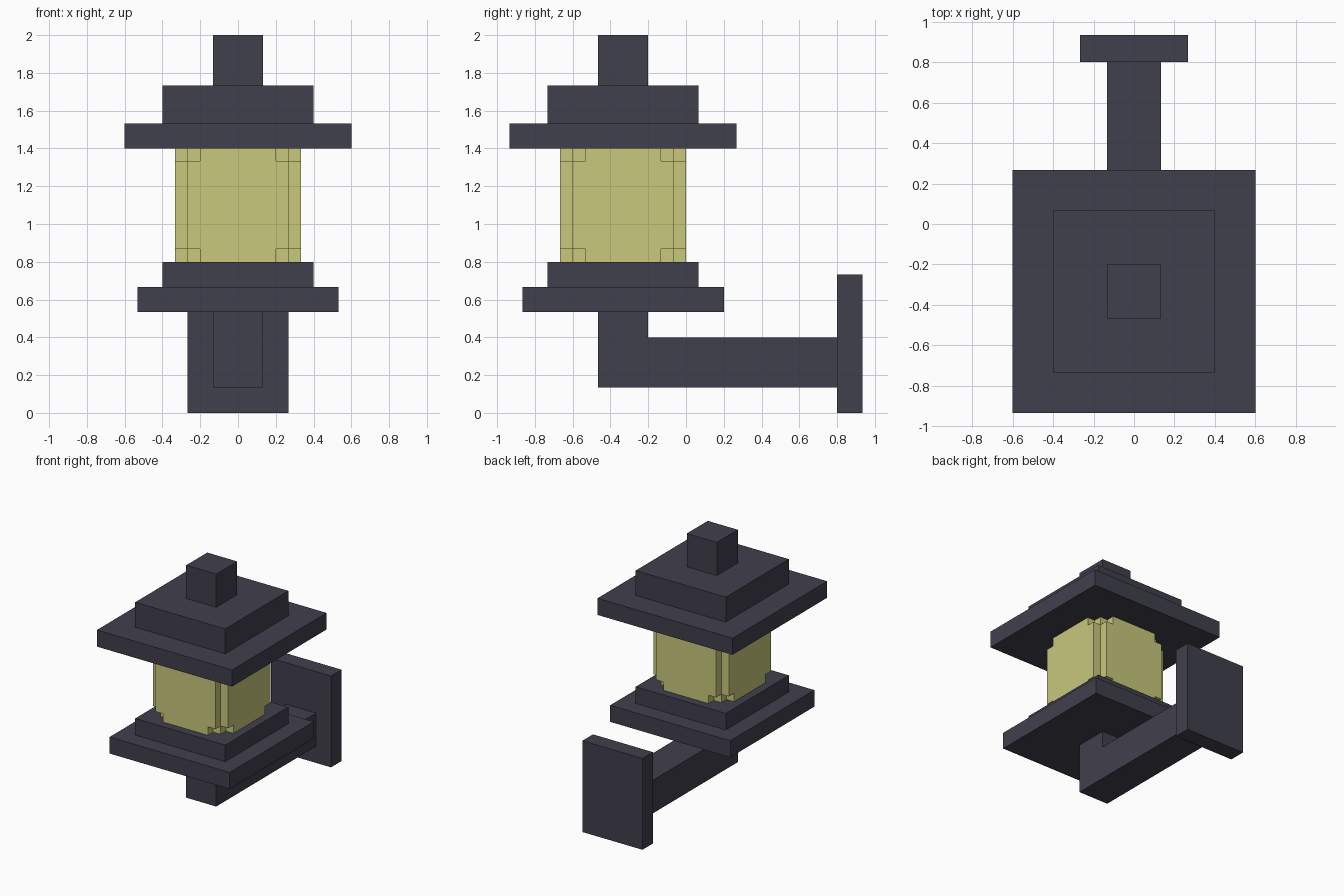
import bpy
import bmesh
import math
from mathutils import Matrix, Vector

if "Cube" in bpy.data.objects:
    bpy.data.objects.remove(bpy.data.objects["Cube"])

U = 1 / 15                      # modelling grid step
CY = -5                         # lantern axis, in grid steps along y


def material(name, color):
    m = bpy.data.materials.new(name)
    m.diffuse_color = (*color, 1)
    m.use_nodes = True
    m.node_tree.nodes["Principled BSDF"].inputs["Base Color"].default_value = m.diffuse_color
    return m


metal = material("dark_metal", (0.051, 0.050, 0.074))
glass = material("yellow_glass", (0.578, 0.578, 0.205))


def finish(name, bm, mat):
    bmesh.ops.recalc_face_normals(bm, faces=bm.faces)
    mesh = bpy.data.meshes.new(name)
    bm.to_mesh(mesh)
    bm.free()
    mesh.materials.append(mat)
    ob = bpy.data.objects.new(name, mesh)
    bpy.context.collection.objects.link(ob)
    return ob


def box(name, lo, hi, mat):
    """Box between two corners given in grid steps."""
    lo, hi = Vector(lo) * U, Vector(hi) * U
    bm = bmesh.new()
    bmesh.ops.create_cube(bm, size=1)
    bmesh.ops.scale(bm, vec=hi - lo, verts=bm.verts)
    bmesh.ops.translate(bm, vec=(lo + hi) / 2, verts=bm.verts)
    return finish(name, bm, mat)


def extrude(name, points, direction, mat, matrix=Matrix()):
    """Flat profile in grid steps, extruded along a direction."""
    bm = bmesh.new()
    face = bm.faces.new([bm.verts.new(Vector(p) * U) for p in points])
    new = bmesh.ops.extrude_face_region(bm, geom=[face], use_keep_orig=True)["geom"]
    bmesh.ops.translate(bm, vec=Vector(direction) * U,
                        verts=[v for v in new if isinstance(v, bmesh.types.BMVert)])
    bmesh.ops.transform(bm, matrix=matrix, verts=bm.verts)
    return finish(name, bm, mat)


# Square tiers on the lantern axis: half width, bottom, top
for name, h, z0, z1, mat in (
        ("base_plate", 8, 8, 10, metal),
        ("base_step", 6, 10, 12, metal),
        ("glass_core", 4, 12, 21, glass),
        ("roof_brim", 9, 21, 23, metal),
        ("roof_step", 6, 23, 26, metal),
        ("roof_finial", 2, 26, 30, metal)):
    box(name, (-h, CY - h, z0), (h, CY + h, z1), mat)

# Glass panes with notched corners, one per side
pane = [(-3, 12), (3, 12), (3, 13), (4, 13), (4, 20), (3, 20),
        (3, 21), (-3, 21), (-3, 20), (-4, 20), (-4, 13), (-3, 13)]
for i, side in enumerate(("front", "right", "back", "left")):
    place = Matrix.Translation((0, CY * U, 0)) @ Matrix.Rotation(i * math.pi / 2, 4, 'Z')
    extrude(side + "_pane", [(x, -5, z) for x, z in pane], (0, 1, 0), glass, place)

# L-shaped bracket arm and wall plate
arm = [(-7, 2), (12, 2), (12, 6), (-3, 6), (-3, 8), (-7, 8)]
extrude("bracket_arm", [(-2, y, z) for y, z in arm], (4, 0, 0), metal)
box("wall_plate", (-4, 12, 0), (4, 14, 11), metal)
